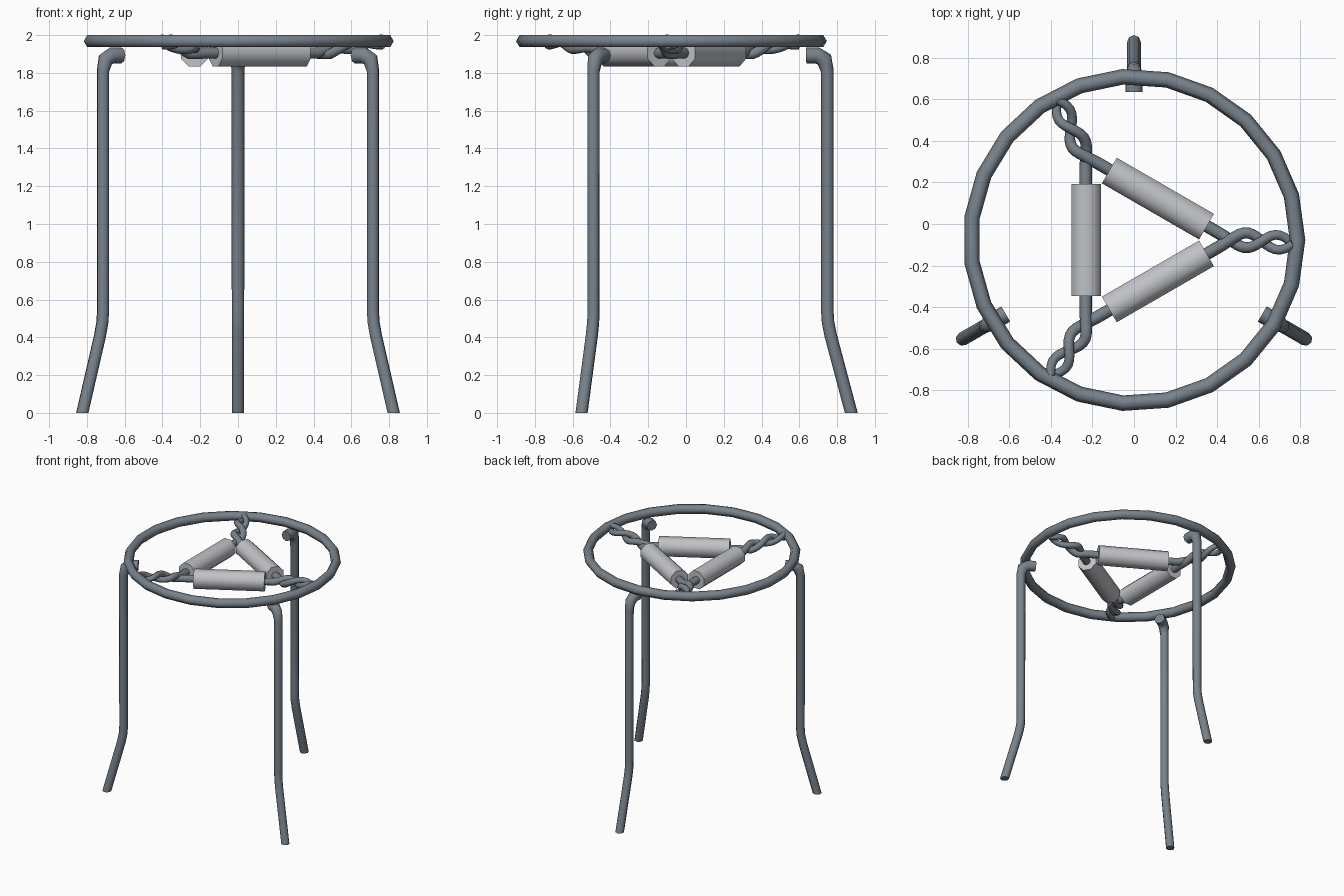
import bpy, bmesh, math
from mathutils import Vector, Matrix

cube = bpy.data.objects.get("Cube")
if cube:
    bpy.data.objects.remove(cube, do_unlink=True)

CENTRE = Vector((0, -0.077, 0))
WIRE_Z = 1.905


def material(name, rgb):
    m = bpy.data.materials.new(name)
    m.use_nodes = True
    m.diffuse_color = (*rgb, 1)
    m.node_tree.nodes["Principled BSDF"].inputs["Base Color"].default_value = (*rgb, 1)
    return m


steel = material("blue grey steel", (0.19, 0.225, 0.26))
clay = material("pale clay", (0.53, 0.54, 0.57))


def sweep(name, path, radii, angle, mat, sides=8, turn=0, closed=False, end_normal=None):
    """Mitred tube along a path, turned about the stand's axis."""
    pts = [Vector(p) for p in path]
    n = len(pts)
    bm = bmesh.new()
    rings = []
    dirs = [(pts[(i + 1) % n] - pts[i]).normalized() for i in range(n)]
    if not closed:
        dirs[-1] = dirs[-2]
    for i, p in enumerate(pts):
        before = dirs[i - 1] if (i or closed) else dirs[0]
        normal = (before + dirs[i]).normalized()
        if end_normal and i == n - 1:
            normal = Vector(end_normal)
        # section across the incoming segment, slid onto the mitre plane
        side = before.cross(Vector((0, 0, 1)))
        side = side.normalized() if side.length > 0.001 else Vector((0, -1, 0))
        up = side.cross(before)
        ring = []
        for k in range(sides):
            a = math.tau * (k + turn) / sides
            q = (side * math.cos(a) + up * math.sin(a)) * radii[i]
            q -= before * (q.dot(normal) / before.dot(normal))
            ring.append(bm.verts.new(p + q))
        rings.append(ring)
    for i in range(n if closed else n - 1):
        a, b = rings[i], rings[(i + 1) % n]
        for k in range(sides):
            j = (k + 1) % sides
            bm.faces.new((a[k], a[j], b[j], b[k]))
    if not closed:
        bm.faces.new(rings[0])
        bm.faces.new(rings[-1])
    bmesh.ops.recalc_face_normals(bm, faces=bm.faces)
    bm.transform(Matrix.Translation(CENTRE) @ Matrix.Rotation(math.radians(angle), 4, 'Z'))
    mesh = bpy.data.meshes.new(name)
    bm.to_mesh(mesh)
    bm.free()
    mesh.materials.append(mat)
    ob = bpy.data.objects.new(name, mesh)
    bpy.context.collection.objects.link(ob)
    bpy.ops.object.select_all(action='DESELECT')
    ob.select_set(True)
    bpy.context.view_layer.objects.active = ob
    bpy.ops.object.shade_smooth_by_angle(angle=math.radians(62))


# Top ring
SEGMENTS = 23
circle = [(0.787 * math.cos(math.tau * i / SEGMENTS),
           0.787 * math.sin(math.tau * i / SEGMENTS), 1.968) for i in range(SEGMENTS)]
sweep("top_ring", circle, [0.037] * SEGMENTS, 0, steel, sides=6, closed=True)

# Legs: hooked under the ring, splayed at the foot and cut level with the ground
leg = [(0.713, 1.892), (0.77, 1.893), (0.81, 1.87), (0.825, 1.81),
       (0.825, 0.54), (0.829, 0.48), (0.843, 0.41), (0.952, 0)]
leg_radii = [0.042, 0.042, 0.04, 0.034] + [0.033] * 4
for name, angle in (("back_leg", 90), ("right_leg", 210), ("left_leg", 330)):
    sweep(name, [(r, 0, z) for r, z in leg], leg_radii, angle, steel, end_normal=(0, 0, -1))


def twisted_wire(sign):
    """Half a side wire, then its strand of the twist out to the ring."""
    corner = Vector((0.466, 0, WIRE_Z))
    along = Vector((-math.cos(math.pi / 6), -sign * 0.5, 0))
    path = [corner + along * 0.36, corner + along * 0.06]
    radii = [0.03, 0.03]
    steps = 14
    for i in range(1, steps + 1):
        t = i / steps
        phase = t * math.tau
        path.append((0.466 + 0.3 * t, sign * 0.036 * math.sin(phase) - 0.02 * t * t,
                     WIRE_Z + 0.06 * t ** 0.6 + sign * 0.019 * math.cos(phase)))
        radii.append(0.028 - 0.007 * t)
    return path, radii


# Triangle: three clay tubes on wires twisted together at the corners
for name, angle in (("left", 0), ("back_right", 120), ("front_right", 240)):
    for strand, sign in (("first", 1), ("second", -1)):
        path, radii = twisted_wire(sign)
        sweep(f"{name}_{strand}_wire", path, radii, angle, steel)
    sweep(f"{name}_clay_tube", [(-0.23, -0.27, WIRE_Z), (-0.23, 0.27, WIRE_Z)],
          [0.077, 0.077], angle, clay, turn=0.5)
